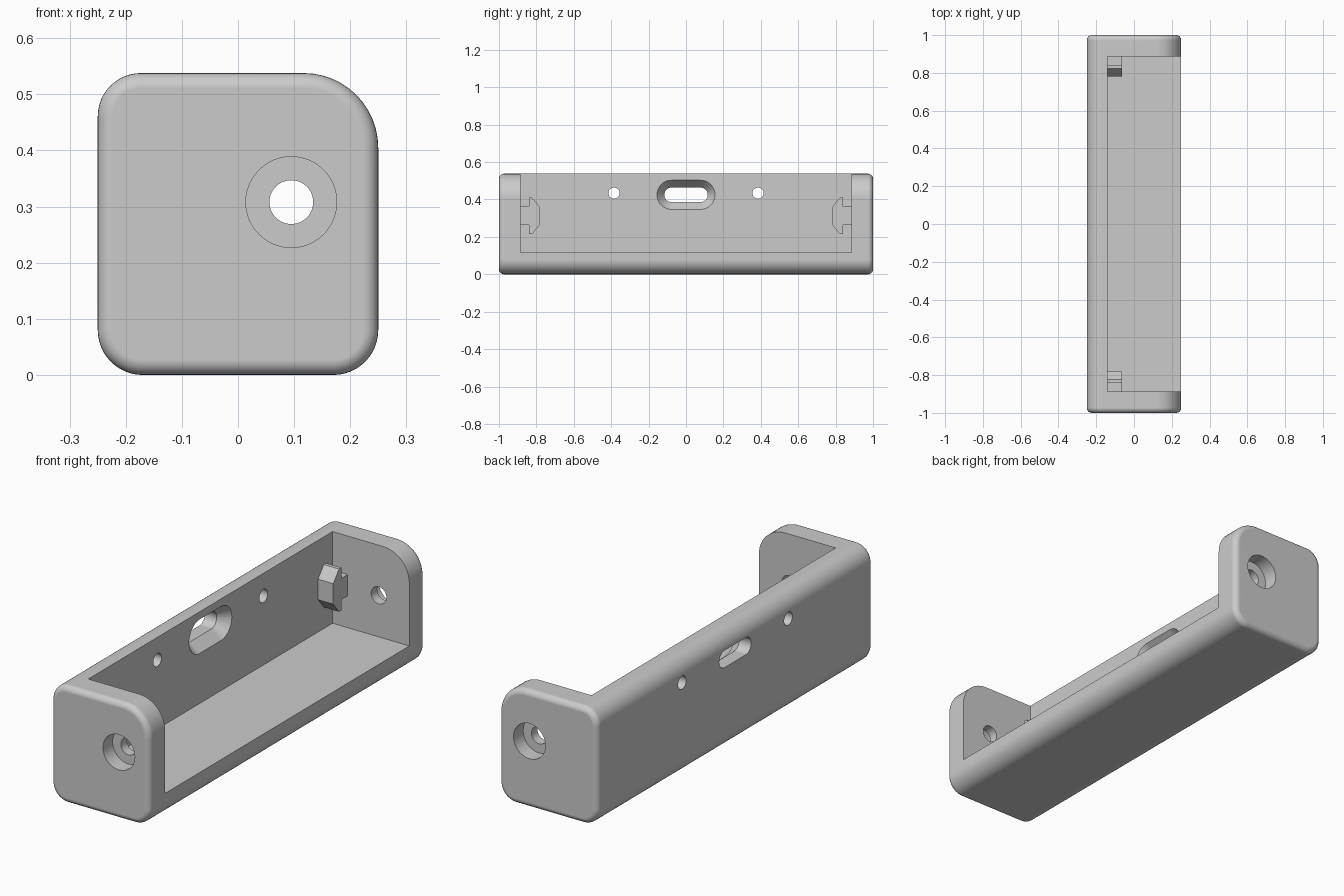
import bpy
import bmesh
from math import sin, cos, pi

cube = bpy.data.objects.get("Cube")
if cube:
    bpy.data.objects.remove(cube, do_unlink=True)

# Single plain material
grey = bpy.data.materials.new("light grey")
grey.use_nodes = True
colour = (0.6, 0.6, 0.6, 1)
grey.diffuse_color = colour
grey.node_tree.nodes["Principled BSDF"].inputs["Base Color"].default_value = colour


def rounded_rect(u0, u1, v0, v1, radii, steps=12):
    """Outline points; radii run counter-clockwise from the low-u, low-v corner."""
    points = []
    for i, r in enumerate(radii):
        cu = u0 + r if i in (0, 3) else u1 - r
        cv = v0 + r if i < 2 else v1 - r
        for s in range(steps + 1):
            a = pi + (i + s / steps) * pi / 2
            points.append((cu + r * cos(a), cv + r * sin(a)))
    return points


def circle(u, v, r, n=48):
    return [(u + r * cos(2 * pi * i / n), v + r * sin(2 * pi * i / n)) for i in range(n)]


def loft(name, sections, axis):
    """Skin (position, outline) sections that lie across the x or y axis."""
    bm = bmesh.new()
    rings = []
    for pos, outline in sections:
        rings.append([bm.verts.new((pos, u, v) if axis == "x" else (u, pos, v))
                      for u, v in outline])
    for a, b in zip(rings, rings[1:]):
        for i in range(len(a)):
            j = (i + 1) % len(a)
            bm.faces.new((a[i], a[j], b[j], b[i]))
    bm.faces.new(rings[0])
    bm.faces.new(rings[-1])
    bmesh.ops.recalc_face_normals(bm, faces=bm.faces)
    mesh = bpy.data.meshes.new(name)
    bm.to_mesh(mesh)
    bm.free()
    mesh.materials.append(grey)
    obj = bpy.data.objects.new(name, mesh)
    bpy.context.collection.objects.link(obj)
    return obj


def select(obj):
    bpy.ops.object.select_all(action="DESELECT")
    obj.select_set(True)
    bpy.context.view_layer.objects.active = obj


def combine(body, tool, operation):
    select(body)
    mod = body.modifiers.new(operation.lower(), "BOOLEAN")
    mod.operation = operation
    mod.solver = "EXACT"
    mod.object = tool
    bpy.ops.object.modifier_apply(modifier=mod.name)
    bpy.data.objects.remove(tool, do_unlink=True)


# Body: rounded profile along y with filleted ends
WIDTH, HEIGHT, FILLET = 0.25, 0.538, 0.027
CORNERS = (0.08, 0.08, 0.133, 0.077)


def body_section(pos, inset):
    return pos, rounded_rect(-WIDTH + inset, WIDTH - inset, inset, HEIGHT - inset,
                             [r - inset for r in CORNERS])


front_end = []
for k in range(7):
    a = k / 6 * pi / 2
    front_end.append(body_section(-1 + FILLET * (1 - sin(a)), FILLET * (1 - cos(a))))
front_end.reverse()
back_end = [(-pos, outline) for pos, outline in reversed(front_end)]
front_end.sort(key=lambda s: s[0])
back_end.sort(key=lambda s: s[0])
body = loft("bracket_body", front_end + back_end, "y")

# Open tray cut from the top and the +x side
WALL_X, FLOOR, END = -0.14, 0.117, 0.886
tray = [(WALL_X, FLOOR), (1, FLOOR), (1, 1), (WALL_X, 1)]
combine(body, loft("tray_cutter", [(-END, tray), (END, tray)], "y"), "DIFFERENCE")

# Counterbored hole in each end wall
for side in (-1, 1):
    bore = circle(0.095, 0.308, 0.081)
    hole = circle(0.095, 0.308, 0.039)
    sections = [(side * 1.1, bore), (side * 0.93, bore), (side * 0.93, hole), (side * 0.8, hole)]
    combine(body, loft("bore_cutter", sections, "y"), "DIFFERENCE")

# Pin holes through the rear wall
for y in (-0.385, 0.385):
    pin = circle(y, 0.434, 0.03, 32)
    combine(body, loft("pin_cutter", [(-0.4, pin), (0, pin)], "x"), "DIFFERENCE")


# Countersunk slot through the rear wall
def slot(half_length, r):
    return rounded_rect(-half_length, half_length, 0.425 - r, 0.425 + r, [r - 0.0005] * 4)


taper = [(-0.4, slot(0.116, 0.039)), (-0.19, slot(0.116, 0.039)),
         (WALL_X, slot(0.155, 0.078)), (0, slot(0.155, 0.078))]
combine(body, loft("slot_cutter", taper, "x"), "DIFFERENCE")

# T-shaped cable hooks, one at each end of the tray
half = [(0.89, 0.049), (0.84, 0.049), (0.84, 0.098), (0.823, 0.098), (0.781, 0.047)]
for side in (-1, 1):
    outline = [(side * y, 0.3125 + h) for y, h in half]
    outline += [(side * y, 0.3125 - h) for y, h in reversed(half)]
    hook = loft("hook", [(WALL_X - 0.01, outline), (-0.063, outline)], "x")
    combine(body, hook, "UNION")

# Smooth fillets, crisp edges
select(body)
bpy.ops.object.shade_smooth_by_angle(angle=pi / 6)
weighted = body.modifiers.new("weighted normals", "WEIGHTED_NORMAL")
weighted.keep_sharp = True
